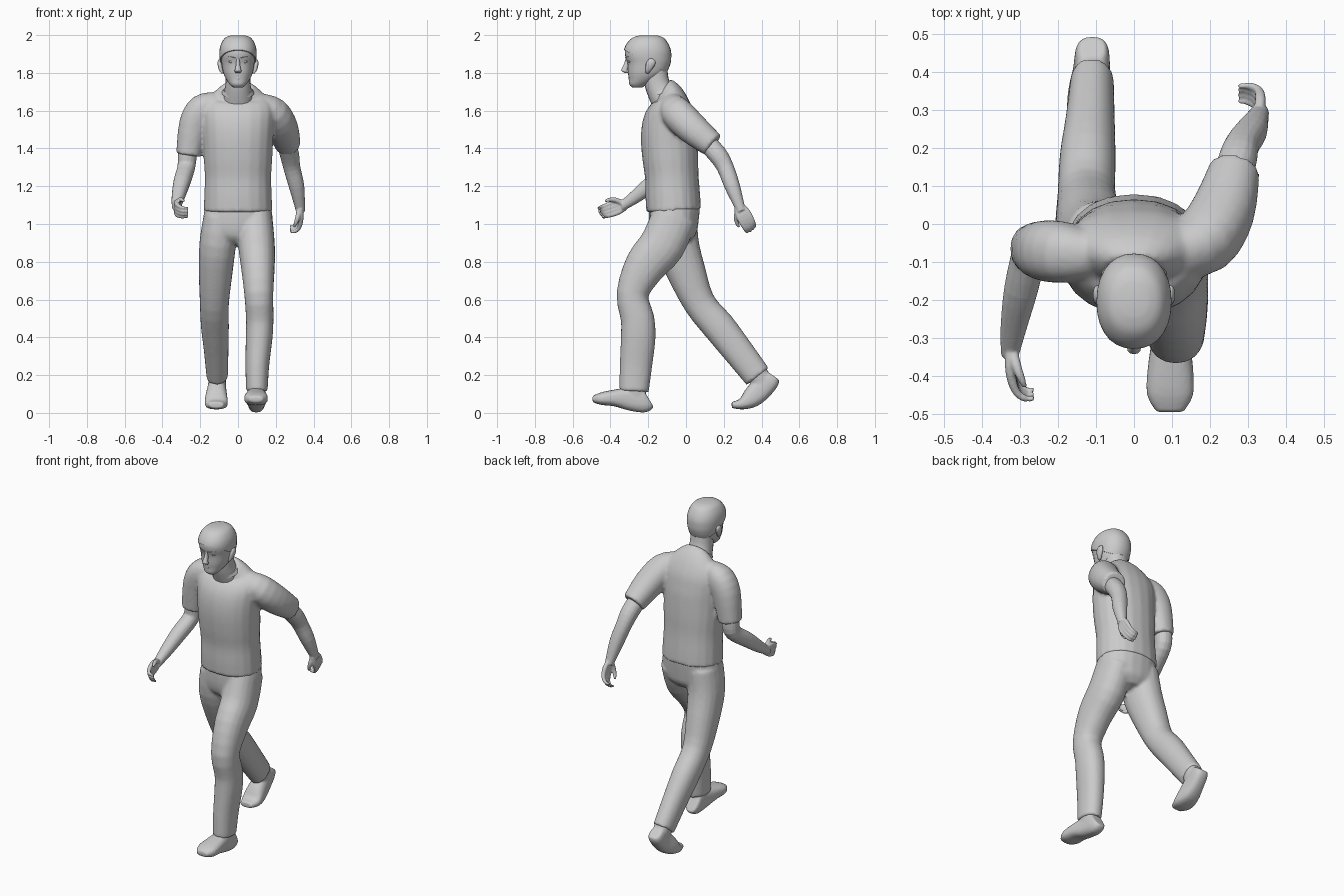
import bpy, bmesh, math
from mathutils import Vector

X = Vector((1, 0, 0))


def catmull(p, steps):
    """Smooth resampling of (x, y, z, side radius, depth radius) rows."""
    out = []
    q = [p[0]] + list(p) + [p[-1]]
    for i in range(1, len(q) - 2):
        a, b, c, d = q[i - 1:i + 3]
        for s in range(steps):
            t = s / steps
            out.append([0.5 * (2 * v1 + (v2 - v0) * t + (2 * v0 - 5 * v1 + 4 * v2 - v3) * t * t
                        + (3 * v1 - v0 - 3 * v2 + v3) * t ** 3)
                        for v0, v1, v2, v3 in zip(a, b, c, d)])
    return out + [list(p[-1])]


def loft(bm, pts, sides=20, steps=3, axis=None, power=2.2):
    """Closed tube of superellipse rings along a path."""
    rows = catmull([tuple(p) if len(p) == 5 else tuple(p) + (p[3],) for p in pts], steps)
    rings = []
    for i, r in enumerate(rows):
        c = Vector(r[:3])
        t = axis or (Vector(rows[min(i + 1, len(rows) - 1)][:3]) - Vector(rows[max(i - 1, 0)][:3])).normalized()
        u = (X - t * t.x).normalized()
        v = t.cross(u)
        ring = []
        for k in range(sides):
            a = 2 * math.pi * k / sides
            ca, sa = math.cos(a), math.sin(a)
            ring.append(bm.verts.new(c + u * r[3] * math.copysign(abs(ca) ** (2 / power), ca)
                                     + v * r[4] * math.copysign(abs(sa) ** (2 / power), sa)))
        rings.append(ring)
    for r0, r1 in zip(rings, rings[1:]):
        for k in range(sides):
            j = (k + 1) % sides
            bm.faces.new((r0[k], r0[j], r1[j], r1[k]))
    bm.faces.new(rings[0][::-1])
    bm.faces.new(rings[-1])


def build(name, parts, fuse=0, smooth=3, cut=None, **kw):
    """Object from lofts; fuse welds overlapping volumes into one skin."""
    bm = bmesh.new()
    for p in parts:
        loft(bm, p, **kw)
    if cut:
        bmesh.ops.bisect_plane(bm, geom=bm.verts[:] + bm.edges[:] + bm.faces[:],
                               plane_co=cut[0], plane_no=cut[1], clear_inner=True)
        bmesh.ops.holes_fill(bm, edges=[e for e in bm.edges if e.is_boundary])
    bmesh.ops.recalc_face_normals(bm, faces=bm.faces[:])
    me = bpy.data.meshes.new(name)
    bm.to_mesh(me)
    bm.free()
    ob = bpy.data.objects.new(name, me)
    bpy.context.collection.objects.link(ob)
    me.polygons.foreach_set("use_smooth", [True] * len(me.polygons))
    me.set_sharp_from_angle(angle=math.radians(50))
    if fuse:
        m = ob.modifiers.new("fuse", 'REMESH')
        m.mode, m.voxel_size, m.use_smooth_shade = 'VOXEL', fuse, True
        s = ob.modifiers.new("soften", 'SMOOTH')
        s.factor, s.iterations = 0.5, smooth
    return ob


# shirt: torso plus both sleeves
torso = [(0, -.065, 1.07, .182, .145), (0, -.07, 1.15, .179, .145), (0, -.075, 1.25, .176, .142),
         (0, -.083, 1.35, .182, .148), (0, -.09, 1.45, .187, .149), (0, -.09, 1.53, .192, .142),
         (0, -.085, 1.60, .195, .123), (0, -.088, 1.65, .175, .10), (0, -.10, 1.685, .13, .082),
         (0, -.125, 1.705, .082, .075)]
sleeve_back = [(.11, -.075, 1.63, .065), (.185, -.045, 1.585, .086), (.235, .035, 1.505, .084),
               (.265, .142, 1.418, .067)]
sleeve_front = [(-.11, -.08, 1.64, .06), (-.185, -.075, 1.61, .08), (-.232, -.07, 1.53, .08),
                (-.262, -.065, 1.365, .066)]
build("shirt", [torso, sleeve_back, sleeve_front], fuse=.010, smooth=4)

# trousers: pelvis plus striding legs
pelvis = [(0, -.06, 1.10, .175, .135), (0, -.065, 1.0, .185, .13), (0, -.06, .94, .16, .118),
          (0, -.055, .90, .08, .08)]
leg_front = [(.09, -.06, 1.04, .092, .12), (.098, -.125, .89, .097, .121), (.105, -.215, .78, .09, .11),
             (.11, -.283, .63, .077, .085), (.115, -.257, .5, .073, .089), (.112, -.253, .4, .071, .092),
             (.102, -.265, .25, .063, .086), (.1, -.275, .115, .057, .078)]
leg_back = [(-.09, -.06, 1.04, .092, .12), (-.107, -.05, .9, .097, .118), (-.118, .0, .75, .09, .104),
            (-.125, .072, .58, .077, .085), (-.122, .175, .455, .074, .087), (-.116, .263, .343, .066, .082),
            (-.11, .38, .192, .057, .074)]
build("trousers", [pelvis, leg_front, leg_back], fuse=.010, smooth=3)

# shoes with ankles
build("front_shoe", [
    [(.097, -.197, .075, .035, .05), (.097, -.22, .068, .045, .066), (.097, -.3, .075, .05, .062),
     (.096, -.38, .079, .06, .044), (.095, -.45, .075, .061, .033), (.095, -.495, .073, .036, .016)],
    [(.1, -.275, .16, .05, .06), (.098, -.265, .06, .045, .055)]], fuse=.007, smooth=2, power=2.6)
build("back_shoe", [
    [(-.11, .463, .196, .035, .036), (-.11, .447, .176, .045, .052), (-.112, .395, .125, .05, .06),
     (-.115, .345, .078, .059, .053), (-.115, .295, .047, .06, .03), (-.115, .242, .042, .038, .016)],
    [(-.11, .375, .21, .048, .058), (-.11, .415, .15, .045, .05)]], fuse=.007, smooth=2, power=2.6)


def hand(wrist, d, w, n):
    """Palm, four curled fingers and thumb: d forward, w thumb side, n palm side."""
    wr, d, w, n = [Vector(v) for v in (wrist, d, w, n)]
    d.normalize()
    w.normalize()
    row = lambda a, b, c, r: tuple(wr + d * a + w * b + n * c) + (r,)
    parts = []
    for k in range(4):
        b = .027 - .018 * k
        s = (.95, 1, .95, .8)[k]
        parts.append([row(-.005, b * .6, 0, .013), row(.04, b, -.003, .014), row(.08, b * 1.05, 0, .012),
                      row(.08 + .035 * s, b, .012, .010), row(.08 + .052 * s, b * .95, .035, .0085),
                      row(.08 + .05 * s, b * .9, .055, .006)])
    parts.append([row(.005, .015, .005, .015), row(.035, .04, .014, .013),
                  row(.065, .051, .025, .010), row(.088, .05, .033, .006)])
    return parts


# bare arms with hands
arm_back = [(.25, .09, 1.45, .05), (.272, .165, 1.37, .051), (.285, .208, 1.30, .045),
            (.31, .245, 1.2, .041), (.328, .285, 1.09, .027), (.33, .293, 1.07, .026)]
arm_front = [(-.262, -.065, 1.43, .05), (-.268, -.06, 1.36, .05), (-.275, -.075, 1.295, .047),
             (-.297, -.17, 1.222, .045), (-.315, -.26, 1.15, .036), (-.325, -.33, 1.10, .026),
             (-.325, -.345, 1.093, .024)]
build("rear_arm", [arm_back] + hand((.33, .285, 1.085), (0, .45, -.85), (0, -.85, -.45), (-1, 0, 0)),
      fuse=.0045, smooth=2, sides=16)
build("forward_arm", [arm_front] + hand((-.325, -.33, 1.10), (.05, -.92, -.3), (0, -.3, .92), (1, 0, 0)),
      fuse=.0045, smooth=2, sides=16)

# head rows: height, face y, back y, half width
rows = [(1.722, -.283, -.235, .025), (1.738, -.300, -.205, .043), (1.765, -.302, -.155, .062),
        (1.80, -.307, -.11, .078), (1.85, -.310, -.088, .087), (1.885, -.321, -.084, .092),
        (1.92, -.323, -.086, .092), (1.955, -.308, -.1, .083), (1.98, -.277, -.124, .062),
        (1.993, -.235, -.16, .03)]
UP = Vector((0, 0, 1))
skull = lambda e: [(0, (f + b) / 2, z + (e if z > 1.97 else 0), w + e, (b - f) / 2 + e) for z, f, b, w in rows]
build("skull", [skull(0)], axis=UP, sides=28)
build("hair", [skull(.006)], axis=UP, sides=28, cut=((0, -.33, 1.922), (0, .13, .24)))
build("neck", [[(0, -.10, 1.64, .085, .08), (0, -.135, 1.70, .073, .07), (0, -.155, 1.75, .066, .066),
                (0, -.165, 1.82, .066, .066)]])

# facial features
build("nose", [[(0, -.306, 1.884, .009, .012), (0, -.313, 1.85, .010, .014), (0, -.324, 1.822, .015, .017),
                (0, -.325, 1.81, .019, .016), (0, -.315, 1.80, .012, .008)]], sides=12, axis=UP)
build("lips", [[(-.027, -.291, 1.775, .002, .003), (0, -.303, 1.785, .007, .006), (0, -.303, 1.770, .006, .006),
                (.027, -.291, 1.775, .002, .003)]], sides=10, axis=X.cross(UP))
for s, side in ((-1, "right"), (1, "left")):
    build(side + "_brow", [[(s * .014, -.317, 1.879, .005, .006), (s * .04, -.306, 1.886, .008, .006),
                            (s * .068, -.278, 1.880, .004, .004)]], sides=10, axis=UP)
    build(side + "_eye", [[(s * .036, -.297, 1.853, .006, .006), (s * .036, -.298, 1.860, .015, .009),
                           (s * .036, -.297, 1.867, .006, .006)]], sides=12, axis=UP)
    build(side + "_ear", [[(s * .083, -.205, 1.798, .006, .008), (s * .09, -.198, 1.815, .011, .016),
                           (s * .096, -.188, 1.845, .012, .025), (s * .097, -.184, 1.865, .009, .02),
                           (s * .094, -.185, 1.875, .004, .008)]], sides=12, axis=UP)

# raised collar band following the neckline
build("collar", [[(0, -.118, 1.695, .088, .079), (0, -.129, 1.712, .078, .073)]], axis=Vector((0, -.4, 1)).normalized())
